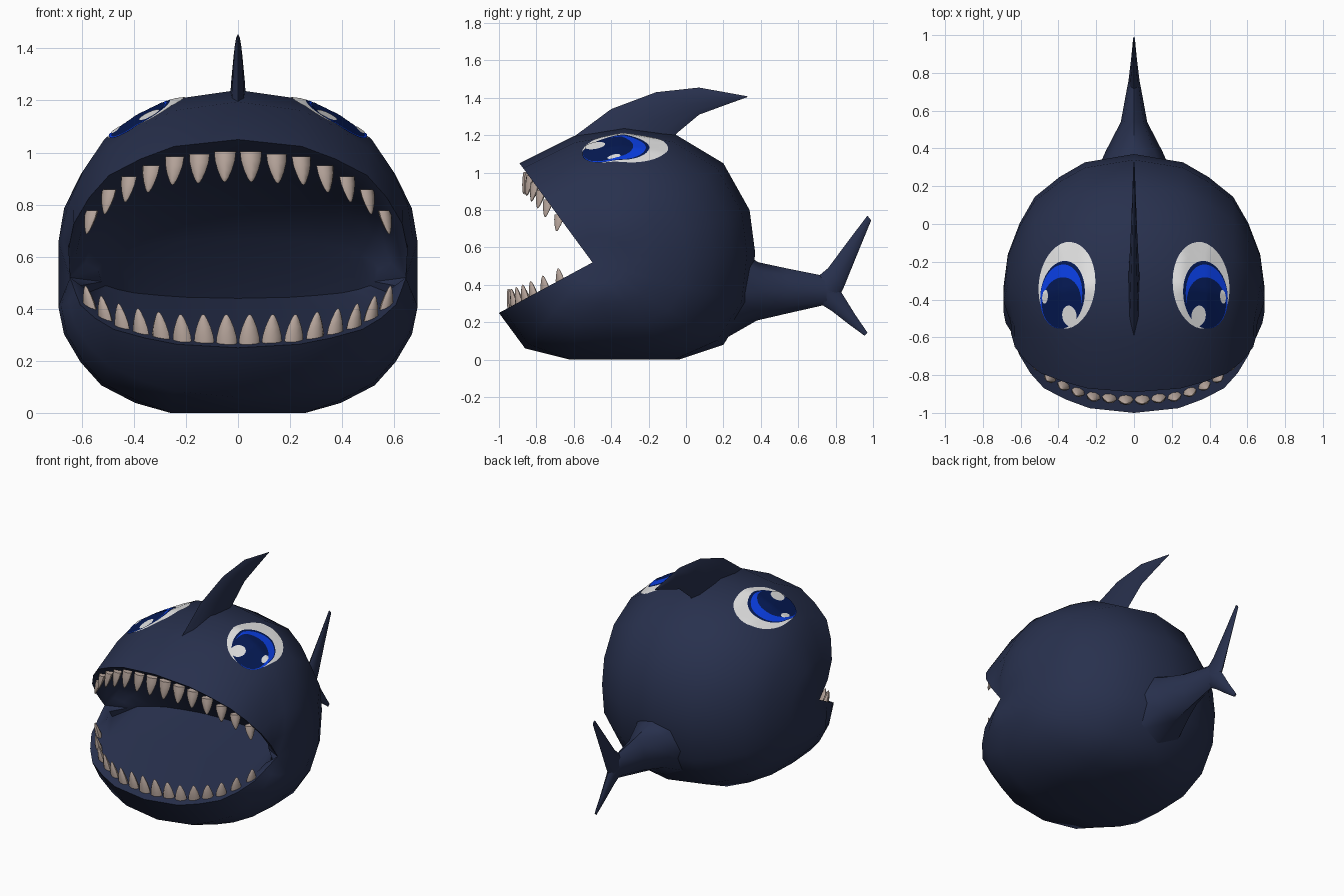
import bpy, bmesh, math
from mathutils import Vector, Matrix
from mathutils.bvhtree import BVHTree

if "Cube" in bpy.data.objects:
    bpy.data.objects.remove(bpy.data.objects["Cube"])


def material(name, rgb):
    m = bpy.data.materials.new(name)
    m.diffuse_color = (*rgb, 1)
    m.use_nodes = True
    m.node_tree.nodes["Principled BSDF"].inputs["Base Color"].default_value = m.diffuse_color
    return m


NAVY = material("navy_skin", (0.021, 0.030, 0.075))
TOOTH = material("tooth_beige", (0.50, 0.40, 0.35))
WHITE = material("eye_white", (0.80, 0.80, 0.80))
BLUE = material("iris_blue", (0.003, 0.05, 0.80))
DARK = material("pupil_dark_blue", (0.0015, 0.010, 0.09))


def finish(name, bm, mat, angle=50):
    bmesh.ops.remove_doubles(bm, verts=bm.verts, dist=0.0005)
    bmesh.ops.recalc_face_normals(bm, faces=bm.faces)
    me = bpy.data.meshes.new(name)
    bm.to_mesh(me)
    bm.free()
    me.materials.append(mat)
    ob = bpy.data.objects.new(name, me)
    bpy.context.collection.objects.link(ob)
    bpy.ops.object.select_all(action='DESELECT')
    ob.select_set(True)
    bpy.context.view_layer.objects.active = ob
    bpy.ops.object.shade_smooth_by_angle(angle=math.radians(angle))
    return ob


def loft(bm, rings, caps=True):
    """Skin a list of closed rings of points."""
    rows = [[bm.verts.new(p) for p in r] for r in rings]
    for a, b in zip(rows, rows[1:]):
        n = len(a)
        for i in range(n):
            bm.faces.new((a[i], a[(i + 1) % n], b[(i + 1) % n], b[i]))
    if caps:
        bm.faces.new(rows[0])
        bm.faces.new(rows[-1])


# Body: half-hoops fanned around the jaw hinge, outside first, then mouth lining
HINGE = (-0.50, 0.52)
UPPER_LIP, LOWER_LIP = (-0.89, 1.05), (-1.0, 0.25)
SPAN = [(0, .645), (.2, .69), (.39, .668), (.58, .605), (.74, .525),
        (.86, .395), (.95, .26), (1, 0)]          # (reach from hinge, half width)
OUTER = [UPPER_LIP, (-.6, 1.195, .955), (-.33, 1.24, .975), (-.05, 1.2), (.2, 1.05),
         (.34, .8), (.37, .57), (.34, .3), (.2, .08), (-.04, -.03),
         (-.35, -.04), (-.62, -.03), (-.86, .06), LOWER_LIP]   # y, z, width scale
LINING = [(-.75, .31, .93), (-.5, .36, .88), (-.1, .44, .76), (-.25, .67, .78),
          (-.4, .80, .85), (-.6, .91, .91), (-.8, .985, .95)]


def hoop(y, z, scale=1):
    dy, dz = y - HINGE[0], z - HINGE[1]
    k = scale - 0.11 * max(0, -dy / math.hypot(dy, dz)) ** 1.3
    half = [(x * (k if r else 1), HINGE[0] + dy * r, max(0, HINGE[1] + dz * r))
            for r, x in SPAN]
    return half + [(-x, y, z) for x, y, z in half[-2::-1]]


bm = bmesh.new()
hoops = [[bm.verts.new(c) for c in hoop(*p)] for p in OUTER + LINING]
for i, a in enumerate(hoops):
    b = hoops[(i + 1) % len(hoops)]
    for j in range(len(a) - 1):
        bm.faces.new((a[j], a[j + 1], b[j + 1], b[j]))
bmesh.ops.remove_doubles(bm, verts=bm.verts, dist=0.0005)
bmesh.ops.recalc_face_normals(bm, faces=bm.faces)
skin = BVHTree.FromBMesh(bm)
finish("body", bm, NAVY)


# Fins and tail: oval sections between two edge points (y, z), half thickness t
def blade(name, rows, sides=8):
    bm = bmesh.new()
    rings = []
    for (y0, z0), (y1, z1), t in rows:
        ring = []
        for i in range(sides):
            a = 2 * math.pi * i / sides
            c = math.cos(a) / 2
            ring.append((t * math.sin(a), (y0 + y1) / 2 + (y0 - y1) * c,
                         (z0 + z1) / 2 + (z0 - z1) * c))
        rings.append(ring)
    loft(bm, rings)
    finish(name, bm, NAVY)


blade("dorsal_fin", [((-.67, 1.14), (-.1, 1.12), .036), ((-.4, 1.34), (-.05, 1.21), .026),
                     ((-.16, 1.43), (.07, 1.31), .017), ((.07, 1.455), (.2, 1.358), .010),
                     ((.33, 1.408), (.325, 1.403), .003)])
blade("tail_stem", [((.22, .61), (.17, .09), .235), ((.39, .52), (.38, .21), .15),
                    ((.54, .488), (.54, .247), .07), ((.73, .45), (.73, .29), .035),
                    ((.81, .41), (.80, .30), .02)])
blade("tail_upper_lobe", [((.70, .44), (.80, .30), .03), ((.76, .49), (.845, .39), .024),
                          ((.86, .625), (.91, .55), .014), ((.97, .77), (.99, .745), .005)])
blade("tail_lower_lobe", [((.70, .31), (.80, .41), .03), ((.78, .26), (.84, .345), .022),
                          ((.87, .19), (.905, .24), .013), ((.955, .128), (.97, .145), .005)])


# Teeth: flattened rounded cones set along each lip
def reach(x):
    """Fraction of the lip's reach at which it is x wide."""
    for (r0, x0), (r1, x1) in zip(SPAN[1:], SPAN[2:]):
        if x1 <= x <= x0:
            return r0 + (r1 - r0) * (x0 - x) / (x0 - x1)
    return SPAN[1][0]


def teeth(name, lip, count, up, inset, falloff, narrow, end, height, sink):
    bm = bmesh.new()
    amax = 0.9
    for i in range(count):
        a = amax * (2 * i / (count - 1) - 1)
        x = end * math.sin(a) / math.sin(amax)
        r = reach(abs(x) / narrow) * inset * (1 - falloff * (a / amax) ** 4)
        base = Vector((x * 0.985, HINGE[0] + (lip[0] - HINGE[0]) * r,
                       HINGE[1] + (lip[1] - HINGE[1]) * r - up * sink))
        turn = Matrix.Rotation(a, 3, 'Z')
        size = 1 - 0.25 * abs(a) / amax
        rings = []
        for h, f in [(0, 1), (.3, .92), (.6, .68), (.85, .38), (.97, .18), (1, .05)]:
            ring = []
            for s in range(8):
                q = 2 * math.pi * s / 8
                p = turn @ Vector((math.cos(q) * .0425 * f * size,
                                   math.sin(q) * .026 * f * size - .025 * h, 0))
                ring.append(base + p + Vector((0, 0, up * height * size * h)))
            rings.append(ring)
        loft(bm, rings)
    finish(name, bm, TOOTH)


teeth("upper_teeth", UPPER_LIP, 14, -1, .89, .12, .94, .57, .12, .018)
teeth("lower_teeth", LOWER_LIP, 16, 1, .86, .2, .905, .575, .125, .035)


# Eyes: thin oval plates draped on the body from above
def eye_plate(name, mat, cx, cy, rx, ry, tilt, lift):
    for side, label in ((1, "left_"), (-1, "right_")):
        bm = bmesh.new()
        rows = []
        for k in range(9):
            row = []
            for i in range(36):
                a = 2 * math.pi * i / 36
                u, v = rx * math.cos(a) * k / 8, ry * math.sin(a) * k / 8
                x = cx + u * math.cos(tilt) - v * math.sin(tilt)
                y = cy + u * math.sin(tilt) + v * math.cos(tilt)
                hit, n, _, _ = skin.ray_cast(Vector((side * x, y, 3)), Vector((0, 0, -1)))
                row.append(hit + n * lift)
            rows.append(row)
        loft(bm, rows, caps=False)
        ob = finish(label + name, bm, mat)
        # keep the plates facing outwards
        if ob.data.polygons[-1].normal.z < 0:
            ob.data.flip_normals()


eye_plate("eye_white", WHITE, .354, -.325, .149, .230, .10, .003)
eye_plate("iris_outline", DARK, .376, -.375, .117, .180, .12, .0045)
eye_plate("iris", BLUE, .382, -.382, .110, .168, .12, .006)
eye_plate("pupil", DARK, .380, -.416, .102, .134, .14, .0075)
eye_plate("large_glint", WHITE, .338, -.485, .038, .055, -.15, .009)
eye_plate("small_glint", WHITE, .466, -.385, .015, .035, .1, .009)
